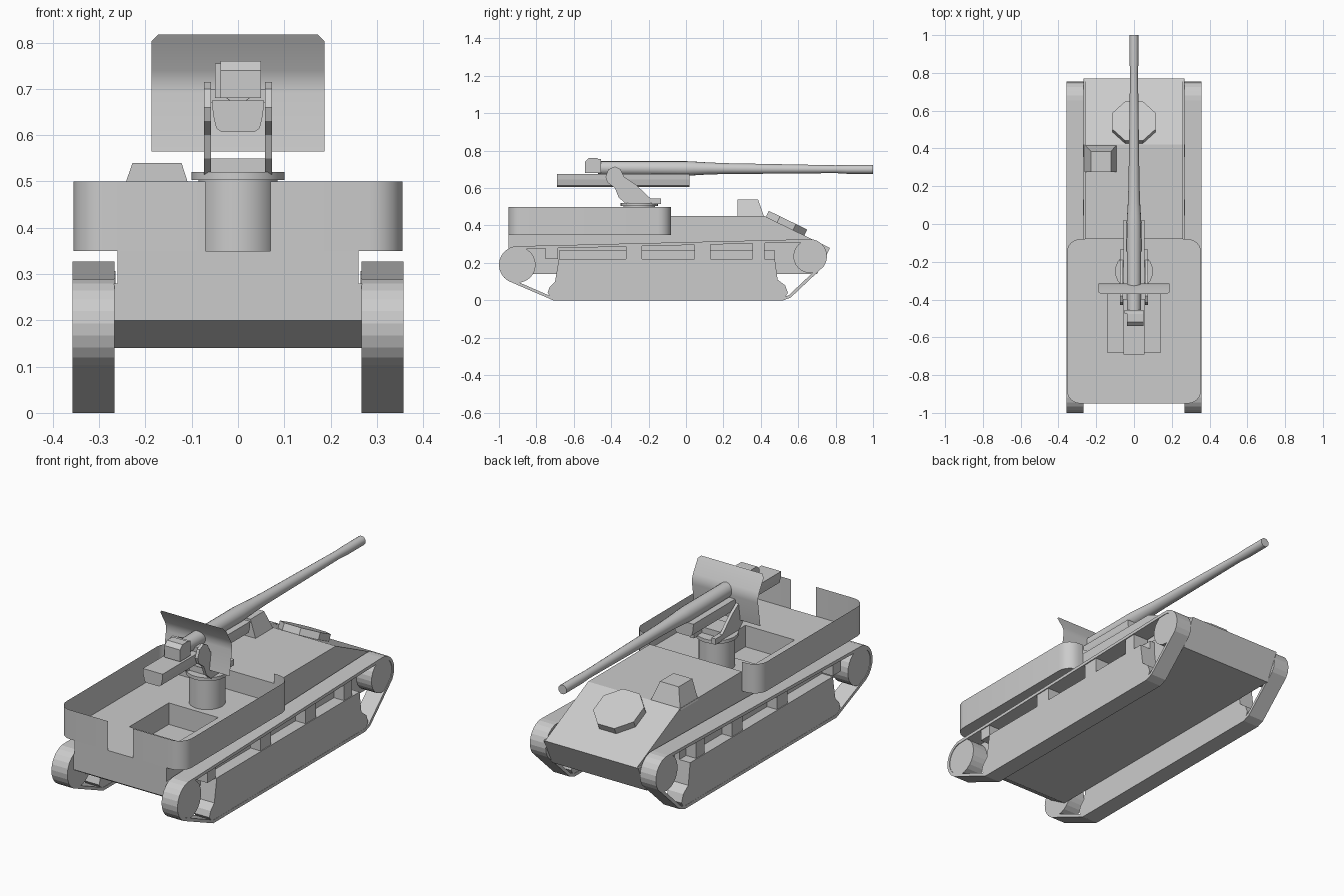
import bpy, bmesh, math
from math import sin, cos, radians

if "Cube" in bpy.data.objects:
    bpy.data.objects.remove(bpy.data.objects["Cube"])


def make(name, verts, faces, mirror=False, smooth=False, solid=True):
    me = bpy.data.meshes.new(name)
    me.from_pydata(verts, [], faces)
    if solid:
        bm = bmesh.new()
        bm.from_mesh(me)
        bmesh.ops.recalc_face_normals(bm, faces=bm.faces)
        bm.to_mesh(me)
        bm.free()
    ob = bpy.data.objects.new(name, me)
    bpy.context.collection.objects.link(ob)
    if mirror:
        ob.modifiers.new("mirror", 'MIRROR').use_mirror_merge = False
    if smooth:
        bpy.ops.object.select_all(action='DESELECT')
        bpy.context.view_layer.objects.active = ob
        ob.select_set(True)
        bpy.ops.object.shade_smooth_by_angle(angle=radians(35))
    return ob


def prism(name, prof, x0, x1, **kw):
    """Extrude a (y, z) profile along x."""
    n = len(prof)
    v = [(x, y, z) for x in (x0, x1) for y, z in prof]
    f = [tuple(range(n)), tuple(range(n, 2 * n))]
    f += [(i, (i + 1) % n, (i + 1) % n + n, i + n) for i in range(n)]
    return make(name, v, f, **kw)


def box(name, x0, x1, y0, y1, z0, z1, **kw):
    return prism(name, [(y0, z0), (y1, z0), (y1, z1), (y0, z1)], x0, x1, **kw)


def arc(cx, cy, r, a0, a1, n):
    return [(cx + r * cos(radians(a0 + (a1 - a0) * i / n)),
             cy + r * sin(radians(a0 + (a1 - a0) * i / n))) for i in range(n + 1)]


def loft(name, rings, **kw):
    """Skin equal-sized rings and cap both ends."""
    n = len(rings[0])
    v = [p for r in rings for p in r]
    f = [tuple(range(n)), tuple(range(len(v) - n, len(v)))]
    for k in range(len(rings) - 1):
        f += [(k * n + i, k * n + (i + 1) % n, (k + 1) * n + (i + 1) % n,
               (k + 1) * n + i) for i in range(n)]
    return make(name, v, f, **kw)


# hull with lower rear deck, well cut into the rear deck
hull = prism("hull", [(-0.95, 0.2), (-0.85, 0.14), (0.70, 0.14), (0.77, 0.28), (0.42, 0.45),
                      (-0.08, 0.45), (-0.08, 0.35), (-0.95, 0.35)], -0.26, 0.26)
well = box("well_cutter", -0.14, 0.14, -0.68, -0.36, 0.24, 0.5)
well.hide_render = True
well.hide_viewport = True
cut = hull.modifiers.new("well", 'BOOLEAN')
cut.operation, cut.object, cut.solver = 'DIFFERENCE', well, 'EXACT'
prism("hull_side_plate", [(-0.95, 0.2), (-0.85, 0.14), (0.70, 0.14), (0.77, 0.28),
                          (-0.95, 0.28)], 0.255, 0.268, mirror=True)

# open fighting compartment: thin walls with rear gap, overhanging floor
path = ([(0.07, -0.95)] + arc(0.285, -0.88, 0.07, -90, 0, 6)
        + arc(0.285, -0.15, 0.07, 0, 90, 6) + [(0.26, -0.08)])
n = len(path)
make("compartment_wall", [(x, y, z) for z in (0.35, 0.5) for x, y in path],
     [(i, i + 1, i + 1 + n, i + n) for i in range(n - 1)],
     mirror=True, smooth=True, solid=False)
floor = [(0.26, -0.95)] + path[1:]
make("compartment_floor", [(x, y, 0.35) for x, y in floor], [tuple(range(len(floor)))],
     mirror=True, solid=False)

# vision cupola and octagonal hatch on the sloped front
loft("cupola", [[(x0, y0, z), (x1, y0, z), (x1, y1, z), (x0, y1, z)]
                for x0, x1, y0, y1, z in ((-0.262, -0.09, 0.275, 0.42, 0.44),
                                          (-0.228, -0.122, 0.275, 0.385, 0.54))])
t = math.atan2(0.17, 0.35)
loft("round_hatch", [[(x, 0.53 + v * cos(t) + h * sin(t), 0.397 - v * sin(t) + h * cos(t))
                      for x, v in arc(0, 0, 0.124, 22.5, 337.5, 7)] for h in (-0.01, 0.035)])

# track band: outer outline and inward offset
outer = (arc(-0.9, 0.19, 0.1, 85, 240, 10) + [(-0.71, 0), (0.52, 0), (0.56, 0.015)]
         + arc(0.662, 0.235, 0.092, -35, 95, 8))
m = len(outer)
inner = []
for i, (y, z) in enumerate(outer):
    (ya, za), (yb, zb) = outer[i - 1], outer[(i + 1) % m]
    d = math.hypot(yb - ya, zb - za)
    inner.append((y - (zb - za) / d * 0.016, z + (yb - ya) / d * 0.016))
v = [(x, y, z) for loop in (outer, inner) for x in (0.267, 0.357) for y, z in loop]
f = []
for i in range(m):
    j = (i + 1) % m
    for a, b in ((0, 1), (1, 3), (3, 2), (2, 0)):
        f.append((a * m + i, a * m + j, b * m + j, b * m + i))
make("track_band", v, f, mirror=True)

# end wheels, road wheel block, support rail and return roller blocks
prism("rear_wheel", arc(-0.9, 0.19, 0.096, 0, 345, 23), 0.267, 0.354, mirror=True)
prism("front_wheel", arc(0.662, 0.235, 0.088, 0, 345, 23), 0.267, 0.354, mirror=True)
prism("road_wheel_block", [(-0.71, 0.002), (-0.74, 0.04), (-0.73, 0.07), (-0.70, 0.10),
                           (-0.68, 0.22), (0.475, 0.22), (0.49, 0.11), (0.53, 0.08),
                           (0.545, 0.04), (0.52, 0.002)], 0.269, 0.356, mirror=True)
box("support_rail", 0.26, 0.295, -0.68, 0.475, 0.21, 0.265, mirror=True)
for y0, y1, z0, z1 in ((-0.75, -0.685, 0.22, 0.28), (-0.32, -0.235, 0.2, 0.29),
                       (0.045, 0.13, 0.205, 0.3), (0.355, 0.42, 0.215, 0.307)):
    box("return_roller_block", 0.265, 0.352, y0, y1, z0, z1, mirror=True)

# gun pedestal, turntable and carriage
for name, r, z0, z1 in (("pedestal", 0.085, 0.35, 0.503), ("turntable", 0.1, 0.503, 0.52)):
    loft(name, [[(x, y, z) for x, y in arc(0, -0.25, r, 0, 345, 23)] for z in (z0, z1)],
         smooth=True)
box("carriage_base", -0.072, 0.072, -0.31, -0.2, 0.515, 0.55)
box("carriage_bracket", 0.05, 0.073, -0.2, -0.135, 0.515, 0.545, mirror=True)
prism("trunnion_arm", [(-0.43, 0.66), (-0.415, 0.7), (-0.38, 0.715), (-0.35, 0.7),
                       (-0.33, 0.66), (-0.27, 0.62), (-0.19, 0.545), (-0.2, 0.515),
                       (-0.32, 0.515), (-0.36, 0.55), (-0.38, 0.6), (-0.42, 0.63)],
      0.058, 0.073, mirror=True)
box("trunnion_pin", -0.065, 0.065, -0.4, -0.36, 0.67, 0.7)

# cradle trough
loft("cradle", [[(-0.056, y, 0.675), (-0.054, y, 0.645), (-0.047, y, 0.615), (-0.036, y, 0.607),
                 (0.036, y, 0.607), (0.047, y, 0.615), (0.054, y, 0.645), (0.056, y, 0.675)]
                for y in (-0.69, 0.02)])

# barrel and breech
loft("barrel", [[(x, y, zc + z) for x, z in arc(0, 0, r, 0, 337.5, 15)]
                for y, r, zc in ((-0.47, 0.037, 0.707), (0.0, 0.039, 0.705), (0.04, 0.037, 0.705),
                                 (0.12, 0.032, 0.705), (0.22, 0.029, 0.704), (0.8, 0.021, 0.701),
                                 (0.86, 0.0235, 0.7), (1.0, 0.0235, 0.7))], smooth=True)
prism("breech_block", [(-0.54, 0.68), (-0.46, 0.68), (-0.46, 0.75), (-0.475, 0.76),
                       (-0.52, 0.76), (-0.54, 0.74)], -0.038, 0.05)
box("breech_ring", -0.05, 0.05, -0.475, -0.455, 0.68, 0.755)

# curved thin gun shield with clipped top corners
shield = [(-0.335, 0.565, 0.187), (-0.316, 0.69, 0.187), (-0.316, 0.715, 0.187),
          (-0.325, 0.74, 0.187), (-0.362, 0.803, 0.187), (-0.37, 0.817, 0.173)]
make("gun_shield", [(s * w, y, z) for y, z, w in shield for s in (-1, 1)],
     [(2 * i, 2 * i + 1, 2 * i + 3, 2 * i + 2) for i in range(5)], smooth=True, solid=False)
